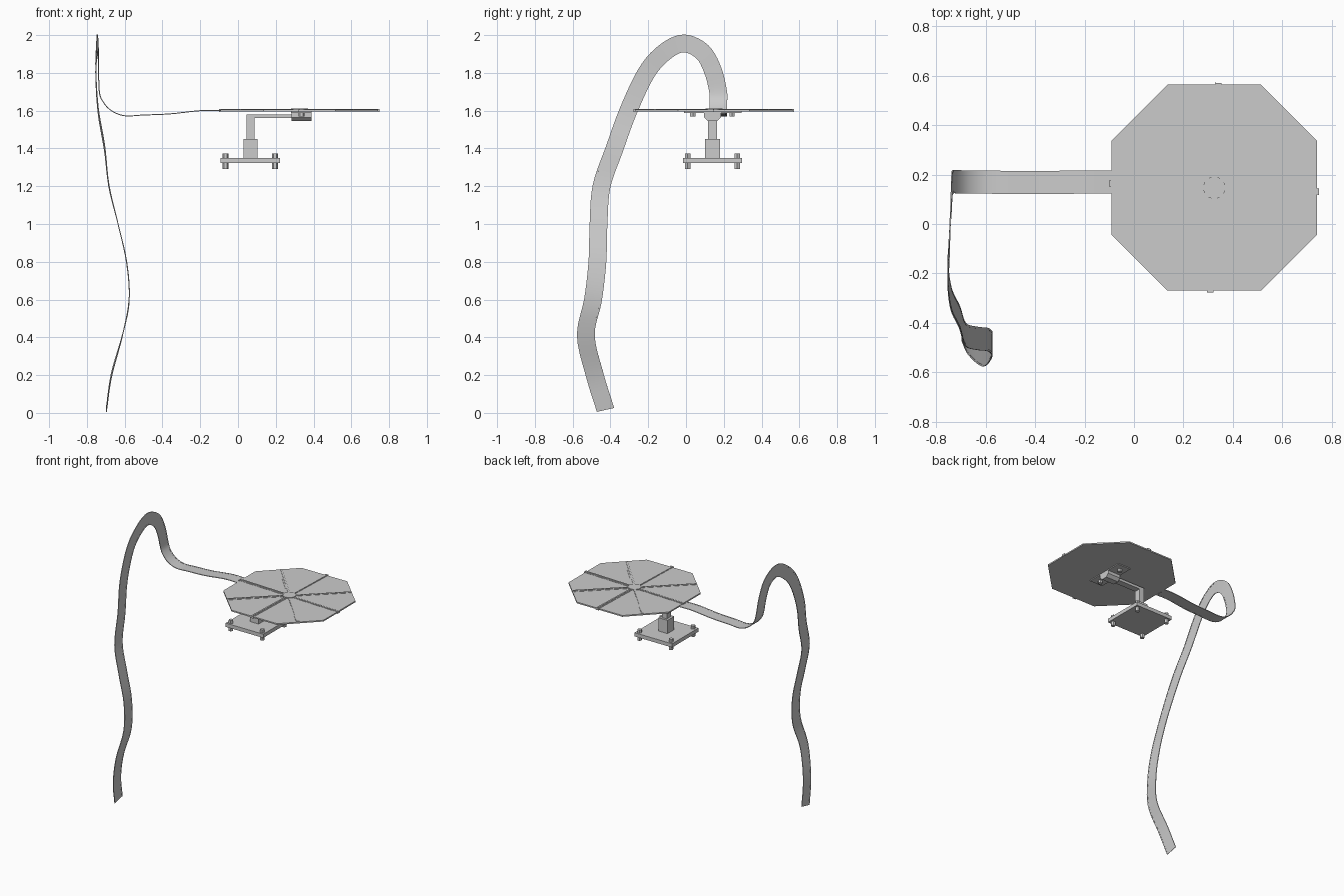
import bpy, bmesh, math
from mathutils import Vector, Matrix

if "Cube" in bpy.data.objects:
    bpy.data.objects.remove(bpy.data.objects["Cube"])


def make(name, verts, faces, smooth=False):
    me = bpy.data.meshes.new(name)
    bm = bmesh.new()
    vs = [bm.verts.new(v) for v in verts]
    for f in faces:
        bm.faces.new([vs[i] for i in f])
    bmesh.ops.recalc_face_normals(bm, faces=bm.faces)
    for f in bm.faces:
        f.smooth = smooth
    bm.to_mesh(me)
    bm.free()
    ob = bpy.data.objects.new(name, me)
    bpy.context.collection.objects.link(ob)
    return ob


def prism(name, profile, lo, hi, axis='z'):
    """Extrude a closed 2D outline along z or x."""
    n = len(profile)
    put = (lambda p, h: (p[0], p[1], h)) if axis == 'z' else (lambda p, h: (h, p[0], p[1]))
    verts = [put(p, h) for h in (lo, hi) for p in profile]
    faces = [range(n), range(n, 2 * n)]
    faces += [(i, (i + 1) % n, n + (i + 1) % n, n + i) for i in range(n)]
    return make(name, verts, faces)


def box(name, x0, x1, y0, y1, z0, z1):
    return prism(name, [(x0, y0), (x1, y0), (x1, y1), (x0, y1)], z0, z1)


def rod(name, x, y, r, z0, z1, sides):
    ring = [(x + r * math.cos(math.tau * i / sides), y + r * math.sin(math.tau * i / sides))
            for i in range(sides)]
    return prism(name, ring, z0, z1)


# Octagonal panel with hub and eight radial ribs
CX, CY, A, B = 0.325, 0.147, 0.417, 0.19
octagon = [(A, -B), (A, B), (B, A), (-B, A), (-A, B), (-A, -B), (-B, -A), (B, -A)]
prism("panel", [(CX + x, CY + y) for x, y in octagon], 1.595, 1.605)
rod("hub", CX, CY, 0.045, 1.605, 1.612, 24)
for i in range(8):
    place = Matrix.Translation((CX, CY, 0)) @ Matrix.Rotation(math.radians(45 * i - 2.2), 4, 'Z')
    parts = [box("rib_base", 0.04, 0.418, -0.012, 0.012, 1.605, 1.607),
             box("rib_bar", 0.04, 0.424, -0.009, 0.003, 1.607, 1.610)]
    if i % 2 == 0:
        parts.append(box("rib_end_clip", 0.418, 0.425, -0.014, 0.014, 1.594, 1.609))
    for ob in parts:
        ob.data.transform(place)

# Clamp under the panel
for side, y0, y1 in (("front", -0.01, 0.097), ("back", 0.183, 0.295)):
    box("clamp_flange_" + side, 0.28, 0.39, y0, y1, 1.588, 1.595)
    yc = 0.036 if side == "front" else 0.244
    rod("clamp_bolt_" + side, 0.335, yc, 0.016, 1.568, 1.588, 6)
prism("clamp_body", [(0.095, 1.595), (0.095, 1.565), (0.118, 1.544), (0.164, 1.544),
                     (0.185, 1.565), (0.185, 1.595)], 0.282, 0.388, 'x')

# Bent arm, post socket and base plate
box("arm", 0.045, 0.30, 0.116, 0.164, 1.56, 1.58)
box("post", 0.045, 0.087, 0.116, 0.164, 1.44, 1.56)
box("post_socket", 0.028, 0.102, 0.1, 0.18, 1.35, 1.45)
box("base_plate", -0.092, 0.222, -0.016, 0.296, 1.322, 1.35)
for sx in (-1, 1):
    for sy in (-1, 1):
        x, y = 0.065 + sx * 0.131, 0.14 + sy * 0.131
        rod("base_bolt_head", x, y, 0.016, 1.35, 1.373, 6)
        rod("base_bolt_nut", x, y, 0.016, 1.292, 1.322, 6)

# Ribbon path: x, y, z, angle of the width direction in the yz plane
path = [(-0.697, -0.426, 0.016, 13), (-0.67, -0.483, 0.2, 13), (-0.612, -0.53, 0.41, 2),
        (-0.576, -0.492, 0.6, -10), (-0.59, -0.469, 0.8, -4), (-0.635, -0.463, 1.0, 0),
        (-0.683, -0.447, 1.2, -8), (-0.706, -0.378, 1.4, -21), (-0.74, -0.305, 1.6, -20),
        (-0.753, -0.21, 1.8, -29), (-0.749, -0.115, 1.908, -52), (-0.745, -0.012, 1.956, -90),
        (-0.74, 0.088, 1.91, -131), (-0.738, 0.143, 1.81, -160), (-0.734, 0.17, 1.7, -176),
        (-0.715, 0.171, 1.648, -180), (-0.67, 0.17, 1.6, -180), (-0.6, 0.17, 1.573, -180),
        (-0.5, 0.168, 1.577, -180), (-0.36, 0.168, 1.583, -180), (-0.2, 0.17, 1.6, -180),
        (-0.09, 0.17, 1.6, -180)]


def sample(points, steps):
    """Smooth curve through the points."""
    pts = [Vector(p) for p in points]
    pts = [2 * pts[0] - pts[1]] + pts + [2 * pts[-1] - pts[-2]]
    out = []
    for a, b, c, d in zip(pts, pts[1:], pts[2:], pts[3:]):
        for k in range(steps):
            t = k / steps
            out.append(0.5 * (2 * b + (c - a) * t + (2 * a - 5 * b + 4 * c - d) * t * t
                              + (3 * b - a - 3 * c + d) * t ** 3))
    return out + [pts[-2]]


def strip(name, inner, outer, thick):
    """Thin band swept along the ribbon path between two width offsets."""
    s = sample(path, 5)
    verts, faces = [], []
    for i, p in enumerate(s):
        pos = p.to_3d()
        tan = s[min(i + 1, len(s) - 1)].to_3d() - s[max(i - 1, 0)].to_3d()
        a = math.radians(p[3])
        w = Vector((0, math.cos(a), math.sin(a)))
        n = tan.cross(w).normalized() * thick / 2
        verts += [pos + w * inner + n, pos + w * outer + n, pos + w * outer - n, pos + w * inner - n]
        if i:
            q = 4 * i
            faces += [(q - 4 + k, q - 4 + (k + 1) % 4, q + (k + 1) % 4, q + k) for k in range(4)]
    faces += [(0, 1, 2, 3), tuple(len(verts) - 4 + k for k in range(4))]
    ob = make(name, verts, faces)
    bpy.ops.object.select_all(action='DESELECT')
    ob.select_set(True)
    bpy.context.view_layer.objects.active = ob
    bpy.ops.object.shade_smooth_by_angle(angle=math.radians(40))


# Hanging ribbon with hemmed edges
strip("ribbon", -0.046, 0.046, 0.003)
strip("ribbon_hem_left", -0.047, -0.039, 0.005)
strip("ribbon_hem_right", 0.039, 0.047, 0.005)
